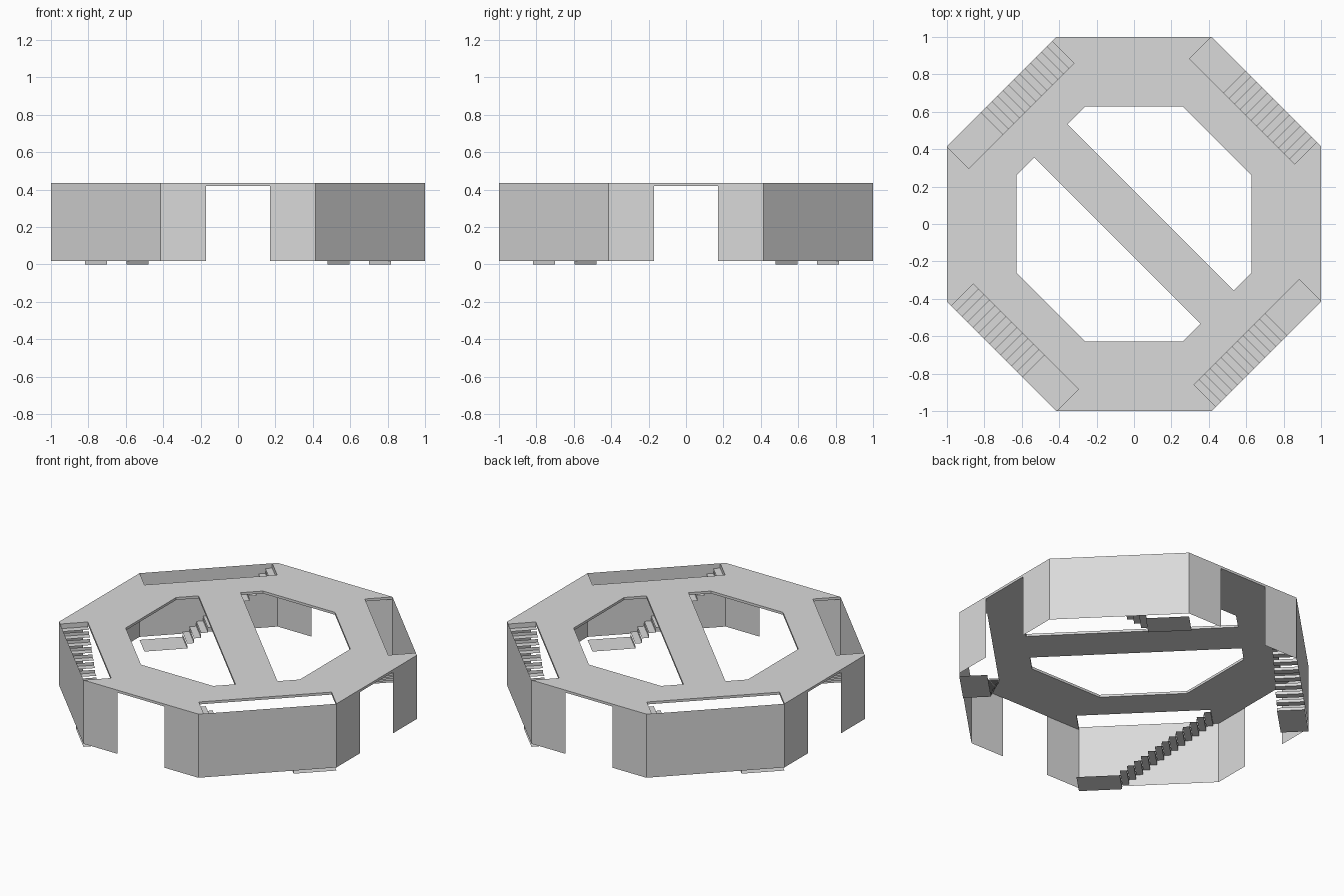
import bpy, bmesh
from math import radians, sqrt
from mathutils import Vector, Matrix

cube = bpy.data.objects.get("Cube")
if cube:
    bpy.data.objects.remove(cube, do_unlink=True)

grey = bpy.data.materials.new("plain_grey")
grey.use_nodes = True
grey.diffuse_color = (0.7, 0.7, 0.7, 1)
grey.node_tree.nodes["Principled BSDF"].inputs["Base Color"].default_value = (0.7, 0.7, 0.7, 1)

TOP, DECK, WALL_BASE = 0.435, 0.016, 0.02
C = sqrt(2) - 1              # half side of the octagon
SLOT_W, SLOT_L = 0.166, 0.796
LANDING, STEPS, LIP = 0.257, 13, 0.02


def turn(k):
    return Matrix.Rotation(radians(90 * k), 3, 'Z')


def along(u, v, z=0):
    """Point u along a slanted side from its landing corner, v inward."""
    return Vector((C, 1, z)) + (Vector((u, -u, 0)) + Vector((-v, -v, 0))) / sqrt(2)


def add_object(name, mesh):
    mesh.materials.clear()
    mesh.materials.append(grey)
    obj = bpy.data.objects.new(name, mesh)
    bpy.context.collection.objects.link(obj)
    return obj


def sheet_object(name, quads, k):
    bm = bmesh.new()
    for quad in quads:
        bm.faces.new([bm.verts.new(turn(k) @ Vector(p)) for p in quad])
    bmesh.ops.remove_doubles(bm, verts=bm.verts, dist=0.0005)
    mesh = bpy.data.meshes.new(name)
    bm.to_mesh(mesh)
    bm.free()
    return add_object(name, mesh)


# Deck: octagon notched for the stairs, with two openings beside a bridge
outline = []
for k in range(4):
    notch = [Vector((1, C, 0)), along(SLOT_L, 0), along(SLOT_L, SLOT_W),
             along(0, SLOT_W), Vector((C, 1, 0))]
    outline += [turn(k) @ p for p in notch]

R, H, B = 0.628, 0.26, 0.178   # opening radius, half side, bridge offset
M = (R + H + B) / 2
opening = [Vector((x, y, 0)) for x, y in
           ((B - M + H / 1e6, M), (-H, R), (H, R), (R, H), (R, -H), (M, B - M))]
opening_back = [turn(2) @ p for p in opening]

curve = bpy.data.curves.new("deck_profile", 'CURVE')
curve.dimensions = '2D'
curve.fill_mode = 'BOTH'
curve.extrude = DECK / 2
for loop in (outline, opening, opening_back):
    spline = curve.splines.new('POLY')
    spline.points.add(len(loop) - 1)
    for point, p in zip(spline.points, loop):
        point.co = (p.x, p.y, 0, 1)
    spline.use_cyclic_u = True
    spline.use_smooth = False
helper = bpy.data.objects.new("deck_profile", curve)
bpy.context.collection.objects.link(helper)
bpy.context.view_layer.update()
graph = bpy.context.evaluated_depsgraph_get()
deck_mesh = bpy.data.meshes.new_from_object(helper.evaluated_get(graph))
bpy.data.objects.remove(helper, do_unlink=True)
deck_mesh.transform(Matrix.Translation((0, 0, TOP - DECK / 2)))
for face in deck_mesh.polygons:
    face.use_smooth = False
add_object("deck", deck_mesh)

for k, corner in enumerate(("back_left", "back_right", "front_right", "front_left")):
    # Thin wall wrapping one slanted side
    path = [(1, 0.17), (1, C), (C, 1), (0.17, 1)]
    sheet_object(corner + "_wall",
                 [((*a, WALL_BASE), (*b, WALL_BASE), (*b, TOP), (*a, TOP))
                  for a, b in zip(path, path[1:])], k)

    # Stairs: a landing, then treads with low risers between them
    run = (SLOT_L - LANDING) / STEPS
    rise = TOP / (STEPS + 1)
    quads = []
    for i in range(STEPS + 1):
        start = LANDING + (i - 1) * run if i else 0
        end, z = LANDING + i * run, i * rise
        quads.append([along(start, 0, z), along(start, SLOT_W, z),
                      along(end, SLOT_W, z), along(end, 0, z)])
        quads.append([along(end, 0, z), along(end, SLOT_W, z),
                      along(end, SLOT_W, z + LIP), along(end, 0, z + LIP)])
    sheet_object(corner + "_stairs", quads, k)
